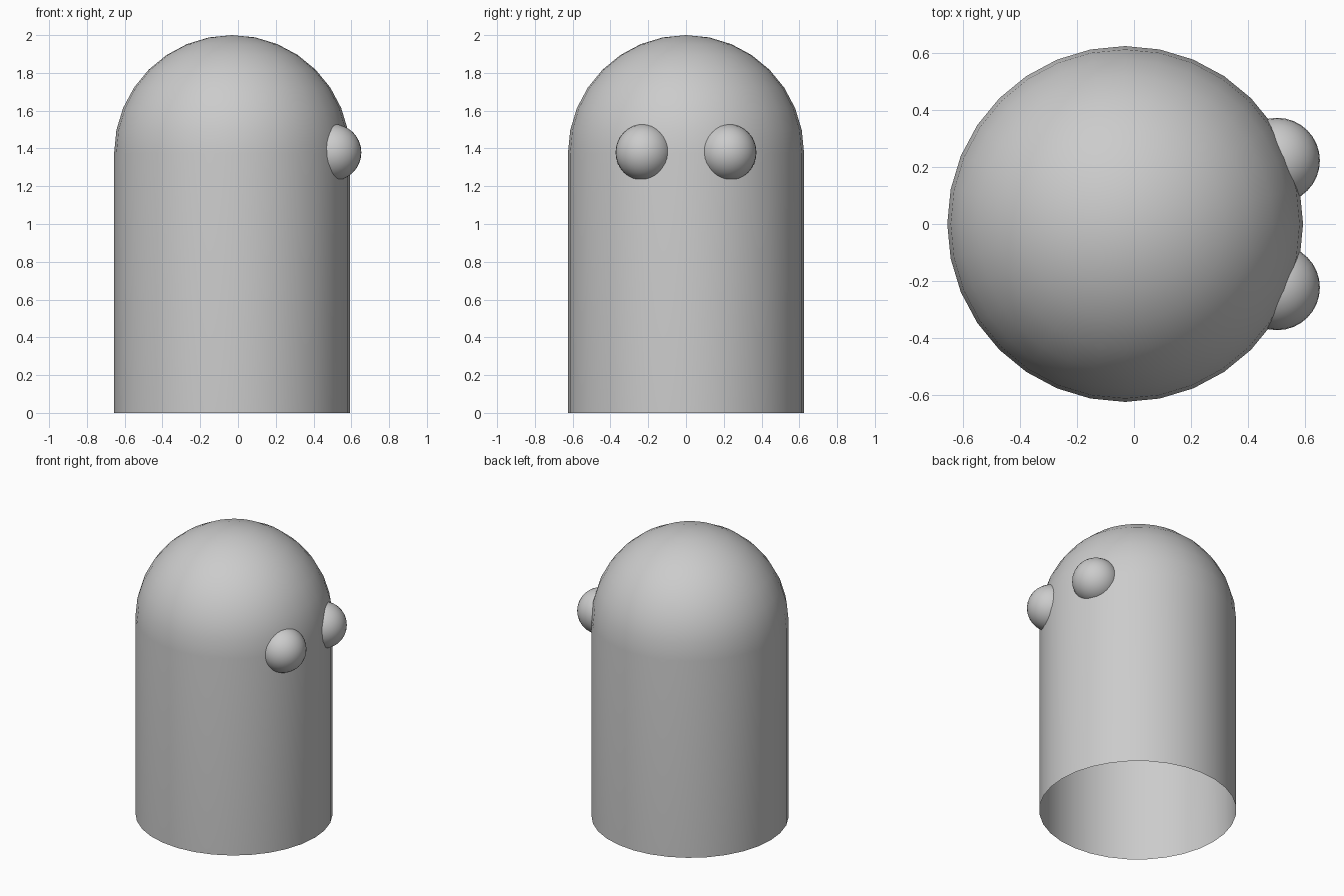
import bpy, bmesh
from mathutils import Matrix, Vector

if "Cube" in bpy.data.objects:
    bpy.data.objects.remove(bpy.data.objects["Cube"])

R = 0.625
DOME_Z = 2.0 - R


def add_object(name, bm):
    for f in bm.faces:
        f.smooth = True
    mesh = bpy.data.meshes.new(name)
    bm.to_mesh(mesh)
    bm.free()
    obj = bpy.data.objects.new(name, mesh)
    bpy.context.collection.objects.link(obj)
    return obj


# Body: half sphere whose rim is extruded down to an open bottom
bm = bmesh.new()
bmesh.ops.create_uvsphere(bm, u_segments=32, v_segments=16, radius=R)
bmesh.ops.delete(bm, geom=[v for v in bm.verts if v.co.z < -0.001], context='VERTS')
bmesh.ops.translate(bm, verts=bm.verts, vec=(0, 0, DOME_Z))
rim = [e for e in bm.edges if e.is_boundary]
wall = bmesh.ops.extrude_edge_only(bm, edges=rim)["geom"]
for v in wall:
    if isinstance(v, bmesh.types.BMVert):
        v.co.z = 0.0
bmesh.ops.recalc_face_normals(bm, faces=bm.faces)
body = add_object("body", bm)
body.location.x = -0.031

# Eyes: two balls half sunk into the +x side
for name, side in (("left_eye", 1), ("right_eye", -1)):
    bm = bmesh.new()
    bmesh.ops.create_uvsphere(bm, u_segments=32, v_segments=16, radius=0.15)
    eye = add_object(name, bm)
    eye.location = (0.503, side * 0.223, 1.379)
